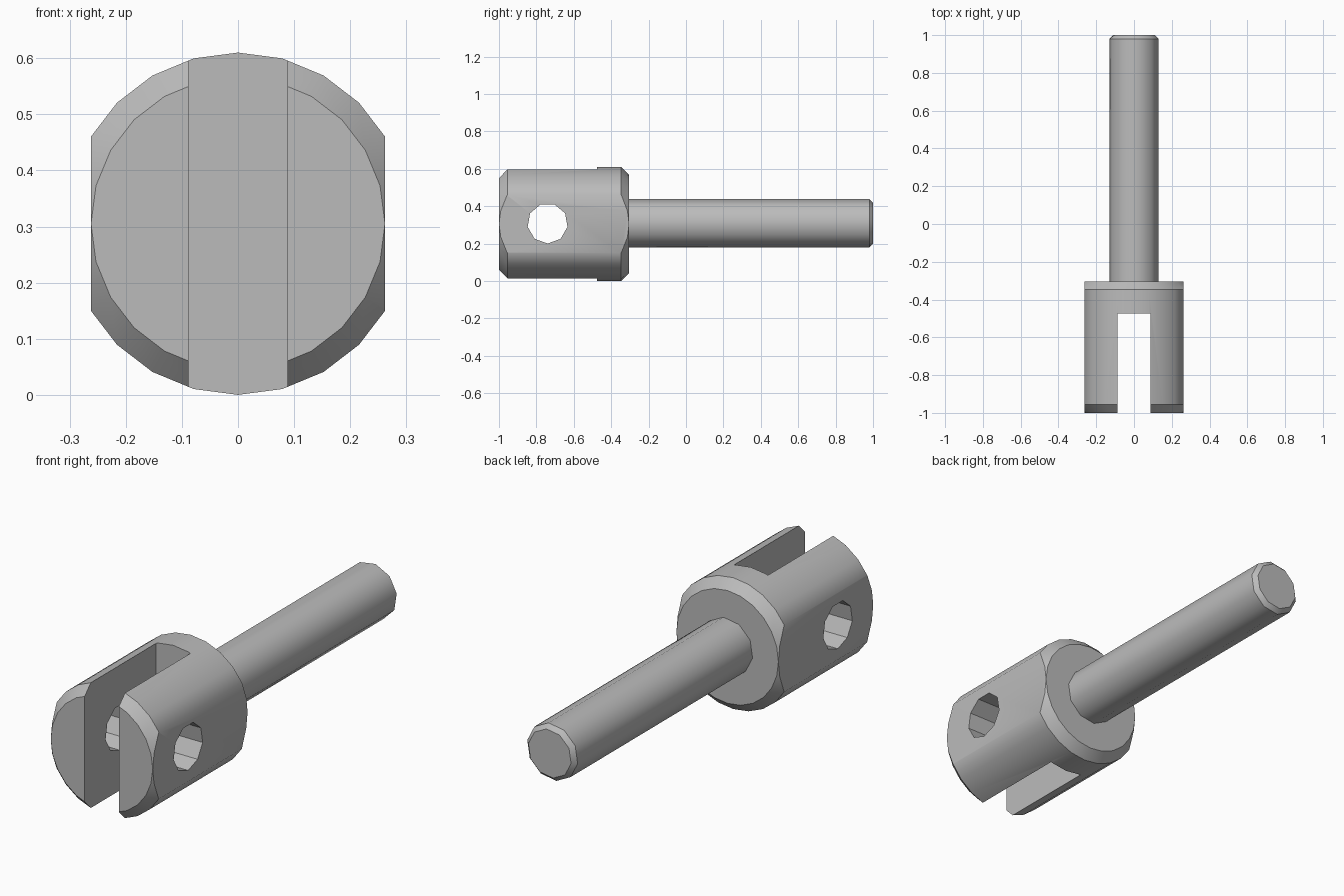
import bpy, bmesh, math

cube = bpy.data.objects.get("Cube")
if cube:
    bpy.data.objects.remove(cube, do_unlink=True)

AXIS_Z = 0.305

steel = bpy.data.materials.new("steel_grey")
steel.use_nodes = True
colour = (0.5, 0.5, 0.5, 1)
steel.diffuse_color = colour
steel.node_tree.nodes["Principled BSDF"].inputs["Base Color"].default_value = colour


def add_object(name, bm):
    bmesh.ops.recalc_face_normals(bm, faces=bm.faces)
    mesh = bpy.data.meshes.new(name)
    bm.to_mesh(mesh)
    bm.free()
    mesh.materials.append(steel)
    obj = bpy.data.objects.new(name, mesh)
    bpy.context.collection.objects.link(obj)
    return obj


def turned(name, profile, sides, start=0, axis="Y", centre=(0, 0, AXIS_Z)):
    """Solid of revolution from (position along axis, radius) pairs."""
    bm = bmesh.new()
    rings = []
    for pos, r in profile:
        ring = []
        for i in range(sides):
            a = math.radians(start) + math.tau * i / sides
            u, v = r * math.cos(a), r * math.sin(a)
            p = (u, pos, v) if axis == "Y" else (pos, u, v)
            ring.append(bm.verts.new([p[k] + centre[k] for k in range(3)]))
        rings.append(ring)
    for a, b in zip(rings, rings[1:]):
        for i in range(sides):
            j = (i + 1) % sides
            bm.faces.new((a[i], a[j], b[j], b[i]))
    bm.faces.new(rings[0])
    bm.faces.new(rings[-1])
    return add_object(name, bm)


def block(name, size, centre):
    bm = bmesh.new()
    bmesh.ops.create_cube(bm, size=1)
    for v in bm.verts:
        v.co = [v.co[k] * size[k] + centre[k] for k in range(3)]
    return add_object(name, bm)


def cut(target, cutter, operation="DIFFERENCE"):
    cutter.hide_render = True
    mod = target.modifiers.new(cutter.name, "BOOLEAN")
    mod.operation = operation
    mod.solver = "EXACT"
    mod.object = cutter
    bpy.ops.object.select_all(action="DESELECT")
    bpy.context.view_layer.objects.active = target
    target.select_set(True)
    bpy.ops.object.modifier_apply(modifier=mod.name)
    bpy.data.objects.remove(cutter, do_unlink=True)


# Fork head: chamfered barrel with side flats, a slot and a pin hole
head = turned("fork_head", [(-1, 0.262), (-0.955, 0.305), (-0.347, 0.305), (-0.304, 0.262)], 24)
cut(head, block("side_flats", (0.524, 2, 2), (0, -0.6, AXIS_Z)), "INTERSECT")
cut(head, block("fork_slot", (0.176, 0.725, 1), (0, -0.8375, AXIS_Z)))
cut(head, turned("pin_hole", [(-0.5, 0.108), (0.5, 0.108)], 9, 30, "X", (0, -0.74, AXIS_Z + 0.003)))

# Rod with a chamfered tip, seated in the back of the head
rod = turned("rod", [(-0.32, 0.131), (0.98, 0.131), (1, 0.111)], 10, 9, centre=(0, 0, AXIS_Z + 0.003))

# Smooth the round surfaces, keep the machined edges crisp
for obj in (head, rod):
    bpy.ops.object.select_all(action="DESELECT")
    bpy.context.view_layer.objects.active = obj
    obj.select_set(True)
    bpy.ops.object.shade_smooth_by_angle(angle=math.radians(38))
